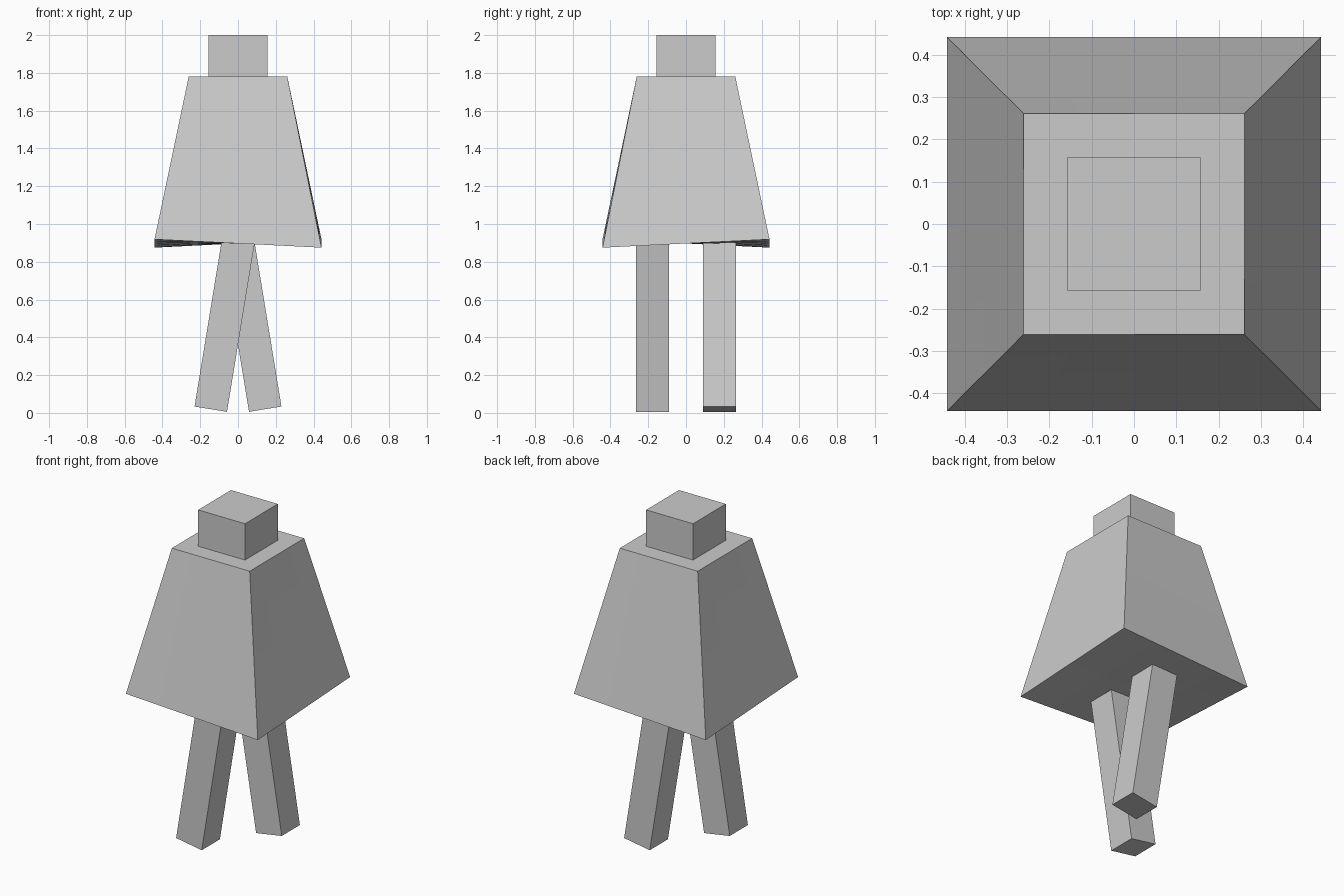
import bpy
import bmesh
from math import radians
from mathutils import Matrix, Vector

cube = bpy.data.objects.get("Cube")
if cube:
    bpy.data.objects.remove(cube, do_unlink=True)

grey = bpy.data.materials.new("plain_grey")
grey.use_nodes = True
grey.diffuse_color = (0.6, 0.6, 0.6, 1)
grey.node_tree.nodes["Principled BSDF"].inputs["Base Color"].default_value = (0.6, 0.6, 0.6, 1)


def finish(name, bm):
    bmesh.ops.recalc_face_normals(bm, faces=bm.faces)
    mesh = bpy.data.meshes.new(name)
    bm.to_mesh(mesh)
    bm.free()
    mesh.materials.append(grey)
    obj = bpy.data.objects.new(name, mesh)
    bpy.context.collection.objects.link(obj)
    return obj


def box(name, low, high, matrix=Matrix()):
    low, high = Vector(low), Vector(high)
    bm = bmesh.new()
    bmesh.ops.create_cube(bm, size=1)
    for v in bm.verts:
        v.co = matrix @ ((low + high) / 2 + v.co * (high - low))
    return finish(name, bm)


# Head block
box("head", (-0.157, -0.157, 1.78), (0.157, 0.157, 2.0))

# Tapered body whose lower corners alternate in height, giving a warped hem
bm = bmesh.new()
bmesh.ops.create_cube(bm, size=2)
for v in bm.verts:
    x, y, z = v.co
    if z > 0:
        v.co = (x * 0.261, y * 0.261, 1.78)
    else:
        v.co = (x * 0.442, y * 0.442, 0.897 + 0.022 * x * y)
bmesh.ops.subdivide_edges(bm, edges=bm.edges, cuts=3, use_grid_fill=True)
finish("body", bm)

# Legs swung in opposite directions about the hip
for name, side in (("front_leg", -1), ("back_leg", 1)):
    swing = Matrix.Translation((0, side * 0.177, 0.9)) @ Matrix.Rotation(radians(-9.3 * side), 4, 'Y')
    box(name, (-0.087, -0.087, -0.892), (0.087, 0.087, 0.015), swing)
